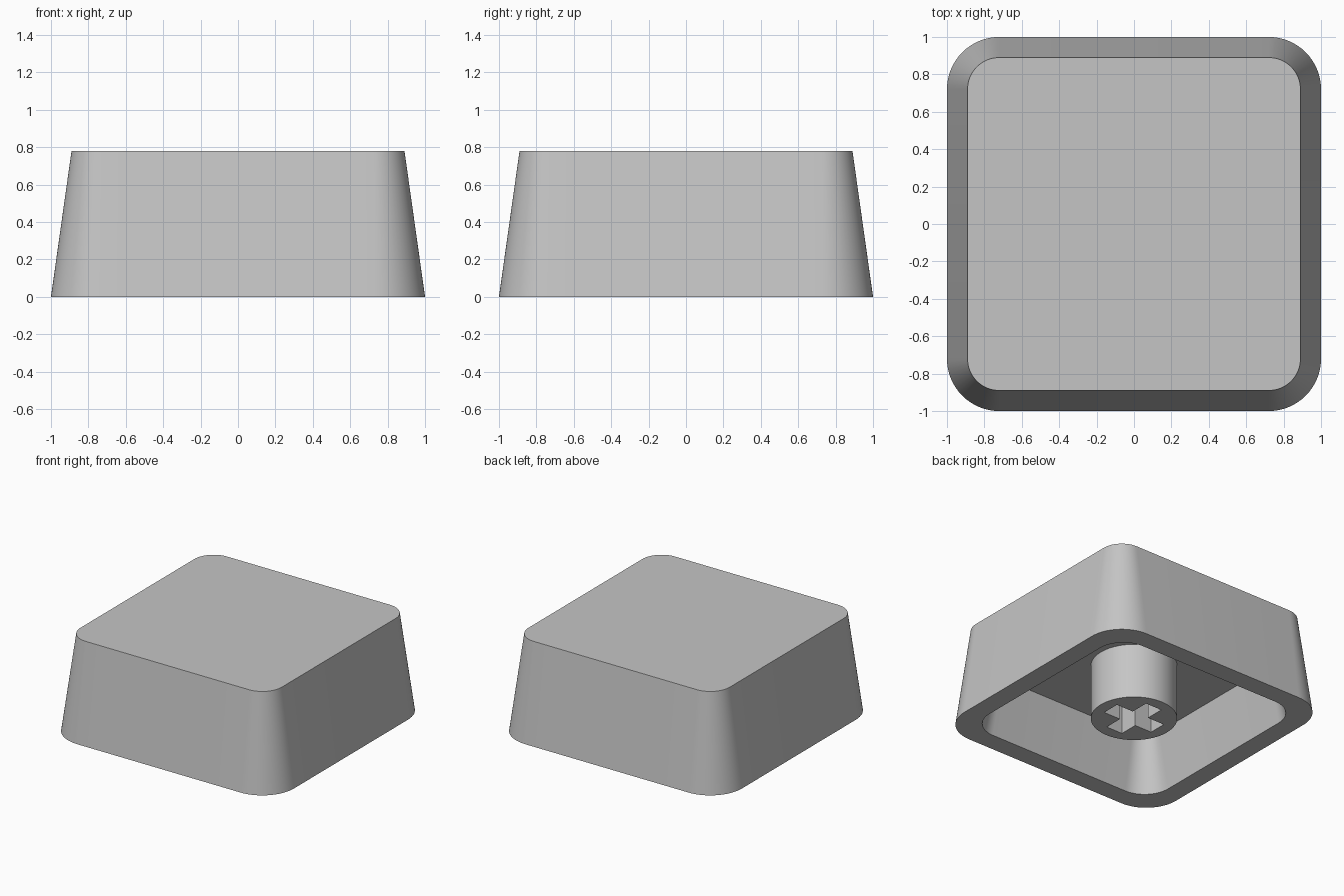
import bpy
import bmesh
from math import cos, sin, pi, radians

if "Cube" in bpy.data.objects:
    bpy.data.objects.remove(bpy.data.objects["Cube"], do_unlink=True)

HEIGHT = 0.78
CEILING = 0.44
CORNER_STEPS = 16

# Single plain plastic colour
grey = bpy.data.materials.new("light_grey_plastic")
grey.use_nodes = True
colour = (0.56, 0.56, 0.56, 1)
grey.diffuse_color = colour
grey.node_tree.nodes["Principled BSDF"].inputs["Base Color"].default_value = colour


def rounded_square(bm, half, radius, z):
    """Ring of vertices around a rounded square."""
    ring = []
    for quarter in range(4):
        mid = pi / 4 + quarter * pi / 2
        cx = (half - radius) * (1 if cos(mid) > 0 else -1)
        cy = (half - radius) * (1 if sin(mid) > 0 else -1)
        for i in range(CORNER_STEPS + 1):
            a = (quarter + i / CORNER_STEPS) * pi / 2
            ring.append(bm.verts.new((cx + radius * cos(a), cy + radius * sin(a), z)))
    return ring


def bridge(bm, lower, upper):
    n = len(lower)
    for i in range(n):
        j = (i + 1) % n
        bm.faces.new((lower[i], lower[j], upper[j], upper[i]))


def closed_loop(bm, points):
    verts = [bm.verts.new((x, y, 0)) for x, y in points]
    return [bm.edges.new((v, verts[i - 1])) for i, v in enumerate(verts)]


def finish(bm, name):
    bmesh.ops.recalc_face_normals(bm, faces=bm.faces)
    mesh = bpy.data.meshes.new(name)
    bm.to_mesh(mesh)
    bm.free()
    mesh.materials.append(grey)
    obj = bpy.data.objects.new(name, mesh)
    bpy.context.collection.objects.link(obj)
    bpy.ops.object.select_all(action="DESELECT")
    obj.select_set(True)
    bpy.context.view_layer.objects.active = obj
    bpy.ops.object.shade_smooth_by_angle(angle=radians(30))
    return obj


# Tapered hollow cap: top, outer walls, flat rim, inner walls, ceiling
bm = bmesh.new()
rings = [
    rounded_square(bm, 0.89, 0.17, HEIGHT),
    rounded_square(bm, 1.0, 0.28, 0),
    rounded_square(bm, 0.845, 0.22, 0),
    rounded_square(bm, 0.755, 0.14, CEILING),
]
for upper, lower in zip(rings, rings[1:]):
    bridge(bm, upper, lower)
bm.faces.new(rings[0])
bm.faces.new(rings[-1])
finish(bm, "cap_shell")

# Round stem under the ceiling with a cross-shaped socket
bm = bmesh.new()
radius, arm, width = 0.313, 0.222, 0.072
circle = [(radius * cos(i * pi / 32), radius * sin(i * pi / 32)) for i in range(64)]
cross = []
x_arm = [(arm, -width), (arm, width), (width, width)]
for k in range(4):
    c, s = round(cos(k * pi / 2)), round(sin(k * pi / 2))
    cross += [(x * c - y * s, x * s + y * c) for x, y in x_arm]
edges = closed_loop(bm, circle) + closed_loop(bm, cross)
bmesh.ops.triangle_fill(bm, edges=edges, use_beauty=True, use_dissolve=False)
result = bmesh.ops.extrude_face_region(bm, geom=bm.faces[:], use_keep_orig=True)
for v in result["geom"]:
    if isinstance(v, bmesh.types.BMVert):
        v.co.z = CEILING + 0.01
finish(bm, "stem")
